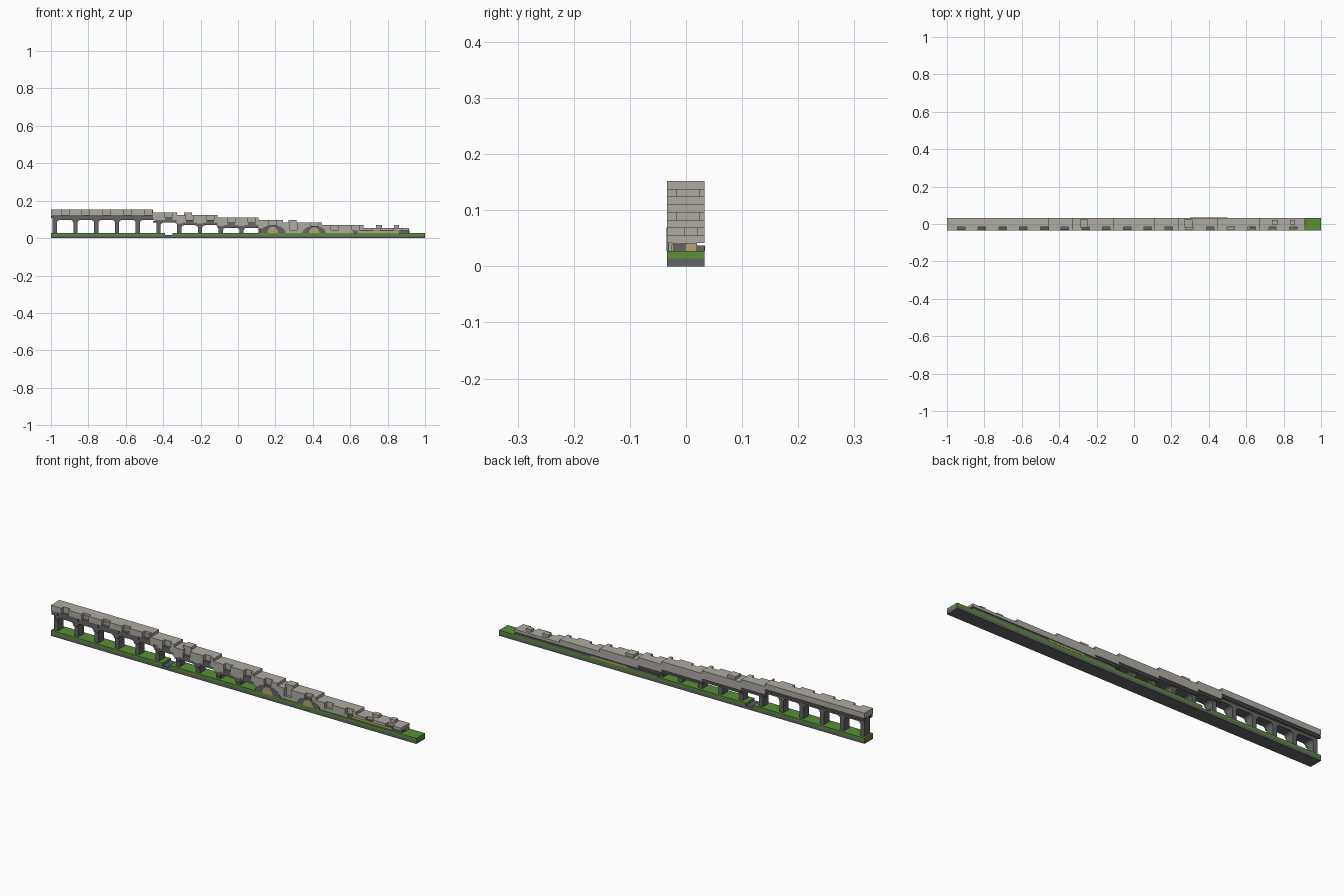
import bpy, bmesh, math

if "Cube" in bpy.data.objects:
    bpy.data.objects.remove(bpy.data.objects["Cube"])

H = 0.0138          # height of one course
BACK, WALL, FRONT = 0.033, -0.016, -0.034
PITCH = 0.111       # spacing of the arches
EDGES = [-1, -0.455, -0.325, -0.11, 0.11, 0.24, 0.45, 0.67, 0.915]
STEPS = [(EDGES[i], EDGES[i + 1], 11 - i) for i in range(8)]


def material(name, r, g, b):
    m = bpy.data.materials.new(name)
    m.use_nodes = True
    m.diffuse_color = (r, g, b, 1)
    m.node_tree.nodes["Principled BSDF"].inputs["Base Color"].default_value = (r, g, b, 1)
    return m


LIGHT = material("light stone", 0.43, 0.41, 0.37)
DARK = material("dark stone", 0.13, 0.13, 0.13)
GREEN = material("grass", 0.10, 0.28, 0.04)
TAN = material("tan stone", 0.46, 0.37, 0.17)
SLATE = material("slate blue", 0.08, 0.10, 0.18)


def prism(name, outline, y0, y1, mat):
    """Extrude an x-z outline from y0 to y1."""
    bm = bmesh.new()
    face = bm.faces.new([bm.verts.new((x, y0, z)) for x, z in outline])
    new = bmesh.ops.extrude_face_region(bm, geom=[face])["geom"]
    bmesh.ops.translate(bm, vec=(0, y1 - y0, 0),
                        verts=[v for v in new if isinstance(v, bmesh.types.BMVert)])
    bmesh.ops.recalc_face_normals(bm, faces=bm.faces)
    mesh = bpy.data.meshes.new(name)
    bm.to_mesh(mesh)
    bm.free()
    mesh.materials.append(mat)
    obj = bpy.data.objects.new(name, mesh)
    bpy.context.collection.objects.link(obj)


def box(name, x0, x1, y0, y1, z0, z1, mat):
    prism(name, [(x0, z0), (x1, z0), (x1, z1), (x0, z1)], y0, y1, mat)


def course(x):
    return next((n for a, b, n in STEPS if a <= x < b), 4)


def pier_x(i):
    return -0.98 + PITCH * i


# Ground: stone slab, grass either side of a narrow stream
box("ground_slab", -1, 1, FRONT, BACK, 0, H, DARK)
box("grass_low", -1, -0.39, FRONT, BACK, H, 2 * H, GREEN)
box("grass_high", -0.35, 1, FRONT, BACK, H, 2 * H, GREEN)
box("stream", -0.39, -0.35, FRONT, BACK, H, H + 0.002, SLATE)

# Stepped deck with ledge strips under its rear edge
for a, b, n in STEPS:
    thick = 2 if n == 11 else 3
    low = max(n - thick, 3)
    box("deck", a, b, WALL, BACK, low * H, n * H, LIGHT)
    if low > 3:
        box("rear_ledge", a, b, 0.02, BACK, (low - 1) * H, (low - 0.4) * H, DARK)

# Parapet blocks between notches, cut at each deck step
for i in range(18):
    left = max(pier_x(i) - PITCH / 2 + 0.02, -1)
    right = min(pier_x(i) + PITCH / 2 - 0.02, 0.915)
    for a, b, n in STEPS:
        x0, x1 = max(left, a), min(right, b)
        if x1 - x0 > 0.002:
            low = max(n - (2 if n == 11 else 3), 3)
            box("parapet_block", x0, x1, FRONT, WALL, low * H, n * H, LIGHT)

# Piers
for i in range(11):
    x = pier_x(i)
    top = course(x + 0.02) - 2.5
    box("pier", max(x - 0.011, -1), x + 0.011, -0.022, 0.02, 2 * H, top * H, DARK)
    box("pier_cap", max(x - 0.016, -1), x + 0.016, FRONT, -0.02,
        (top - 0.8) * H, (top + 0.5) * H, LIGHT if i > 5 else DARK)

# Open arches, rounded at the shoulders
for i in range(10):
    x0, x1 = pier_x(i), pier_x(i + 1)
    mid = (x0 + x1) / 2
    n = course(mid)
    crown, top, r = (n - 4) * H, (n - 2) * H, 0.016
    e0, e1 = x0 + 0.011, x1 - 0.011
    arc = [(r * math.sin(t * math.pi / 8), r * math.cos(t * math.pi / 8)) for t in range(5)]
    under = [(e1 - r + s, crown - r + c) for s, c in arc]
    under = [(e0 + r - s, crown - r + c) for s, c in reversed(arc)] + under
    shoulder = [(x1, crown - r), (x1, top - H * 0.7), (x1 - 0.02, top),
                (x0 + 0.02, top), (x0, top - H * 0.7), (x0, crown - r)]
    prism("arch", under + shoulder, -0.03, 0.02, DARK)
    if 1 <= i <= 4:
        box("notch_inlay", mid - 0.02, mid + 0.02, WALL - 0.003, WALL,
            (n - 1.5) * H, (n - 0.8) * H, TAN)

# Filled lower end: core wall, facing and a tan heart
box("core_wall", 0.13, 0.915, -0.022, 0.02, 2 * H, 3 * H, DARK)
box("rear_core", 0.13, 0.915, 0.02, BACK, 2 * H, 2.7 * H, DARK)
box("core_end", 0.9, 0.918, -0.002, 0.02, 2 * H, 3 * H, TAN)
box("fill_wall", 0.11, 0.45, WALL, 0.02, 2 * H, 4 * H, DARK)
box("lower_facing", 0.24, 0.62, -0.031, -0.02, 2 * H, 3.2 * H, LIGHT)
box("tan_course", 0.64, 0.86, -0.026, -0.02, 2 * H, 2.8 * H, TAN)
box("rear_tan_course", 0.3, 0.5, BACK, BACK + 0.001, 2 * H, 2.7 * H, TAN)


def half_disc(name, x, width, height, y, mat):
    pts = [(x + width * math.cos(math.pi * t / 10),
            2 * H + height * math.sin(math.pi * t / 10)) for t in range(11)]
    prism(name, pts, y, WALL, mat)


# Blind arches
for i, size in ((10, 1), (12, 0.9)):
    x = pier_x(i) + PITCH / 2
    half_disc("blind_arch", x, 0.07 * size, 0.042 * size, FRONT - 0.0005, DARK)
    half_disc("blind_arch_heart", x, 0.028, 0.034 * size, FRONT - 0.001, TAN)

# Loose blocks on the deck
for x, half, y0, y1 in ((-0.267, 0.022, -0.018, 0.024), (0.292, 0.022, -0.018, 0.024),
                        (0.755, 0.016, -0.004, 0.021), (0.848, 0.014, -0.004, 0.021)):
    n = course(x)
    box("loose_block", x - half, x + half, y0, y1, n * H, (n + 1) * H, LIGHT)
